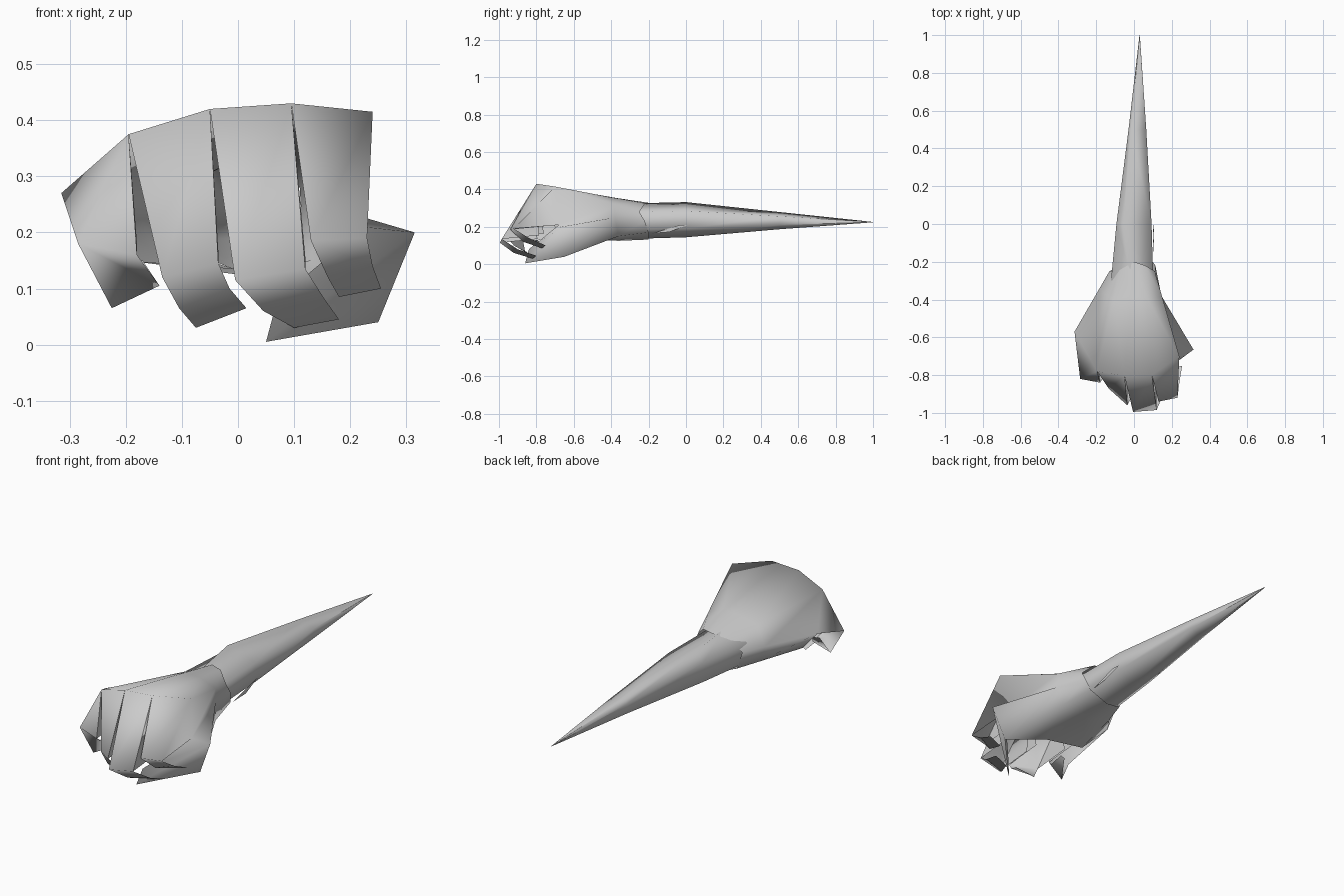
import bpy, bmesh, math
from mathutils import Vector

cube = bpy.data.objects.get("Cube")
if cube:
    bpy.data.objects.remove(cube, do_unlink=True)

GREY = (0.6, 0.6, 0.6, 1.0)
material = bpy.data.materials.new("plain grey")
material.use_nodes = True
material.diffuse_color = GREY
material.node_tree.nodes["Principled BSDF"].inputs["Base Color"].default_value = GREY


def finish(name, bm, angle=180):
    """Turn a bmesh into a named, smooth shaded object."""
    bmesh.ops.remove_doubles(bm, verts=bm.verts, dist=0.0005)
    bmesh.ops.recalc_face_normals(bm, faces=bm.faces)
    mesh = bpy.data.meshes.new(name)
    bm.to_mesh(mesh)
    bm.free()
    mesh.materials.append(material)
    obj = bpy.data.objects.new(name, mesh)
    bpy.context.collection.objects.link(obj)
    bpy.ops.object.select_all(action='DESELECT')
    obj.select_set(True)
    bpy.context.view_layer.objects.active = obj
    bpy.ops.object.shade_smooth_by_angle(angle=math.radians(angle))


def polygon(bm, *points):
    bm.faces.new([bm.verts.new(point) for point in points])


def loft(bm, rows, closed=False):
    """Bridge neighbouring rows of points, skipping collapsed corners."""
    for low, high in zip(rows, rows[1:]):
        count = len(low)
        for i in range(count if closed else count - 1):
            j = (i + 1) % count
            corners = []
            for point in (low[i], low[j], high[j], high[i]):
                if point not in corners:
                    corners.append(point)
            if len(corners) > 2:
                polygon(bm, *corners)


def hexagon(x, y, z, half_width, half_height, lean):
    """Six sided cross-section whose top corner leans to one side."""
    ring = []
    for side in range(6):
        a = math.radians(90 + 60 * side)
        ring.append((x + half_width * math.cos(a) / math.cos(math.pi / 6) + (lean if side == 0 else 0),
                     y, z + half_height * math.sin(a)))
    return ring


def points(*coordinates):
    return [Vector(c) for c in coordinates]


# Forearm that tapers to a long point, with its ridge leaning outward
bm = bmesh.new()
loft(bm, [hexagon(-0.01, -0.3, 0.23, 0.112, 0.095, 0),
          hexagon(0, 0, 0.238, 0.093, 0.094, -0.055),
          hexagon(0.018, 0.5, 0.233, 0.047, 0.046, -0.035),
          hexagon(0.03, 1, 0.225, 0.001, 0.001, 0)], closed=True)
finish("forearm_spike", bm)

# Small flap on the side of the forearm
bm = bmesh.new()
polygon(bm, (0.1, -0.18, 0.165), (0.105, -0.09, 0.172), (0.1, 0.01, 0.21), (0.105, -0.03, 0.21))
finish("forearm_flap", bm)

# Landmarks of the hand
knuckles = points((-0.315, -0.57, 0.27), (-0.195, -0.78, 0.375), (-0.05, -0.805, 0.42),
                  (0.095, -0.8, 0.43), (0.24, -0.7, 0.415))
wrist_top = points((-0.13, -0.25, 0.25), (-0.07, -0.24, 0.3), (0, -0.2, 0.328),
                   (0.06, -0.22, 0.325), (0.11, -0.25, 0.28))
wrist_side = Vector((0.113, -0.22, 0.23))
wrist_under = points((0.1, -0.2, 0.17), (0, -0.2, 0.132), (-0.11, -0.24, 0.17))
thumb_root = Vector((0.145, -0.38, 0.25))
root_under = points((0.13, -0.36, 0.15), (0, -0.36, 0.125), (-0.15, -0.36, 0.17))
side_corner = Vector((0.225, -0.68, 0.21))
thumb_bend = Vector((0.315, -0.665, 0.2))
thumb_heel = Vector((0.25, -0.65, 0.04))
thumb_crook = Vector((0.07, -0.84, 0.08))
palm_edge = points((0, -0.65, 0.135), (-0.2, -0.62, 0.15))
index_corner = Vector((0.23, -0.92, 0.19))

# Curled fingers: pairs of points at the middle joint, the end joint and the tip
fingers = [
    [((-0.285, -0.82, 0.18), (-0.18, -0.84, 0.16)),
     ((-0.225, -0.8, 0.065), (-0.14, -0.78, 0.105)),
     ((-0.2, -0.75, 0.15), (-0.17, -0.74, 0.15))],
    [((-0.135, -0.87, 0.12), (-0.035, -0.96, 0.145)),
     ((-0.105, -0.86, 0.065), (-0.015, -0.92, 0.1)),
     ((-0.075, -0.82, 0.03), (0.015, -0.85, 0.065))],
    [((-0.005, -0.995, 0.115), (0.12, -0.985, 0.135)),
     ((0.045, -0.92, 0.06), (0.155, -0.9, 0.08)),
     ((0.1, -0.82, 0.03), (0.18, -0.8, 0.045))],
    [((0.13, -0.94, 0.185), index_corner),
     ((0.16, -0.87, 0.12), (0.24, -0.84, 0.14)),
     ((0.18, -0.77, 0.085), (0.255, -0.75, 0.1))],
]

# Hand shell: wrist, thumb root and knuckle rings in one smooth skin
bm = bmesh.new()
middle = [w.lerp(k, 0.3) for w, k in zip(wrist_top, knuckles)]
loft(bm, [[*wrist_top, wrist_side, wrist_side, *wrist_under],
          [*middle, thumb_root, thumb_root, *root_under],
          [*knuckles, side_corner, thumb_bend, thumb_heel, *palm_edge]], closed=True)

# Thumb folded across under the fingers
polygon(bm, knuckles[-1], index_corner, side_corner)
polygon(bm, thumb_bend, thumb_heel, (0.05, -0.86, 0.005), thumb_crook)
polygon(bm, side_corner, thumb_bend, thumb_crook)

# Finger panels hanging from the knuckles
for number, joints in enumerate(fingers):
    left, right = knuckles[number:number + 2]
    polygon(bm, left, right, joints[0][0])
    polygon(bm, right, joints[0][1], joints[0][0])
    loft(bm, joints)
finish("hand", bm)

# Narrow walls in the gaps between the fingers
bm = bmesh.new()
for number, joints in enumerate(fingers):
    for knuckle, joint in zip(knuckles[number:number + 2], joints[0]):
        if knuckle not in (knuckles[0], knuckles[-1]):
            polygon(bm, knuckle, joint, Vector(joint) + Vector((0, 0.2, 0.02)))
finish("finger_walls", bm, angle=30)
